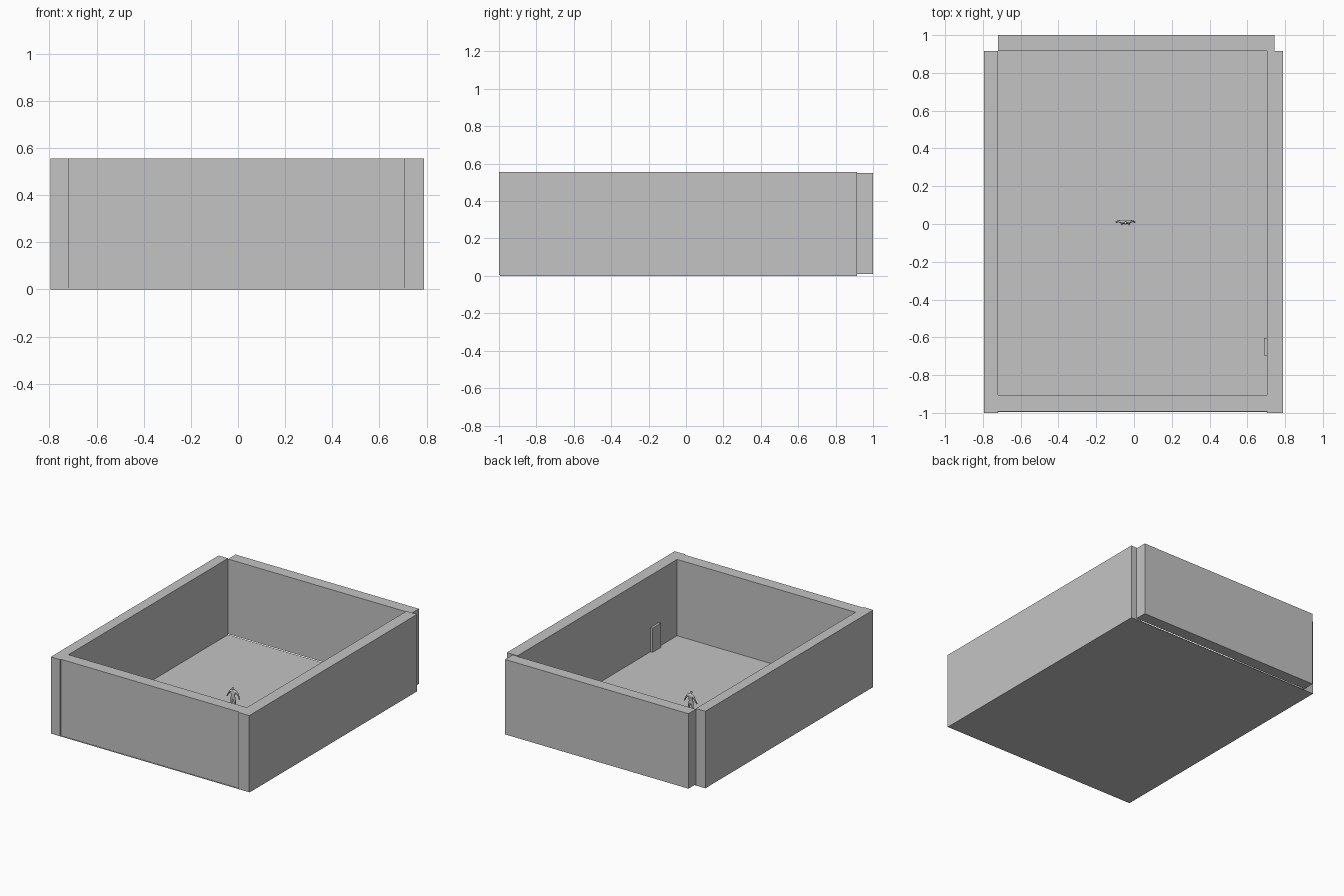
import bpy
from mathutils import Vector

if "Cube" in bpy.data.objects:
    bpy.data.objects.remove(bpy.data.objects["Cube"], do_unlink=True)

GREY = (0.55, 0.55, 0.55, 1)
grey = bpy.data.materials.new("plain grey")
grey.use_nodes = True
grey.diffuse_color = GREY
grey.node_tree.nodes["Principled BSDF"].inputs["Base Color"].default_value = GREY

FLOOR = 0.005
TOP = 0.556


def box(name, low, high):
    low, high = Vector(low), Vector(high)
    bpy.ops.mesh.primitive_cube_add(size=1, location=(low + high) / 2)
    ob = bpy.context.object
    ob.name = name
    ob.scale = high - low
    bpy.ops.object.transform_apply(location=False, rotation=False, scale=True)
    ob.data.materials.append(grey)
    return ob


# Room: floor slab, four walls and a door on the inside of one wall
box("floor", (-0.795, -0.995, 0), (0.79, 0.915, FLOOR))
box("right_wall", (-0.795, -1, FLOOR), (-0.72, 0.915, TOP))
box("left_wall", (0.705, -1, FLOOR), (0.79, 0.915, TOP))
box("front_wall", (-0.72, -0.992, FLOOR), (0.705, -0.905, TOP))
box("back_wall", (-0.72, 0.915, 0.01), (0.745, 1, 0.551))
box("door", (0.688, -0.695, FLOOR), (0.705, -0.603, 0.18))

# Standing figure: a skinned skeleton, sides mirrored by the loop
points, radii, edges = [], [], []


def joint(x, y, z, rx, ry, parent=None):
    points.append((x, y, z))
    radii.append((rx, ry))
    if parent is not None:
        edges.append((parent, len(points) - 1))
    return len(points) - 1


hips = joint(0, 0.008, 0.082, 0.014, 0.011)
waist = joint(0, 0.008, 0.098, 0.013, 0.010, hips)
chest = joint(0, 0.009, 0.121, 0.018, 0.012, waist)
neck = joint(0, 0.009, 0.135, 0.006, 0.006, chest)
chin = joint(0, 0.006, 0.142, 0.009, 0.010, neck)
joint(0, 0.006, 0.154, 0.009, 0.010, chin)
for s in (-1, 1):
    shoulder = joint(s * 0.021, 0.012, 0.126, 0.008, 0.008, chest)
    elbow = joint(s * 0.036, 0.015, 0.104, 0.006, 0.006, shoulder)
    wrist = joint(s * 0.046, 0.012, 0.085, 0.004, 0.004, elbow)
    joint(s * 0.050, 0.009, 0.074, 0.005, 0.004, wrist)
    thigh = joint(s * 0.010, 0.009, 0.072, 0.010, 0.010, hips)
    knee = joint(s * 0.014, 0.008, 0.044, 0.007, 0.007, thigh)
    ankle = joint(s * 0.017, 0.013, 0.011, 0.005, 0.005, knee)
    joint(s * 0.020, -0.006, 0.009, 0.006, 0.004, ankle)

mesh = bpy.data.meshes.new("standing_figure")
mesh.from_pydata(points, edges, [])
figure = bpy.data.objects.new("standing_figure", mesh)
bpy.context.collection.objects.link(figure)
figure.location.x = -0.045
mesh.materials.append(grey)
skin = figure.modifiers.new("Skin", "SKIN")
skin.use_smooth_shade = True
for vert, radius in zip(mesh.skin_vertices[0].data, radii):
    vert.radius = radius
mesh.skin_vertices[0].data[hips].use_root = True
figure.modifiers.new("Smooth", "SUBSURF").levels = 1
